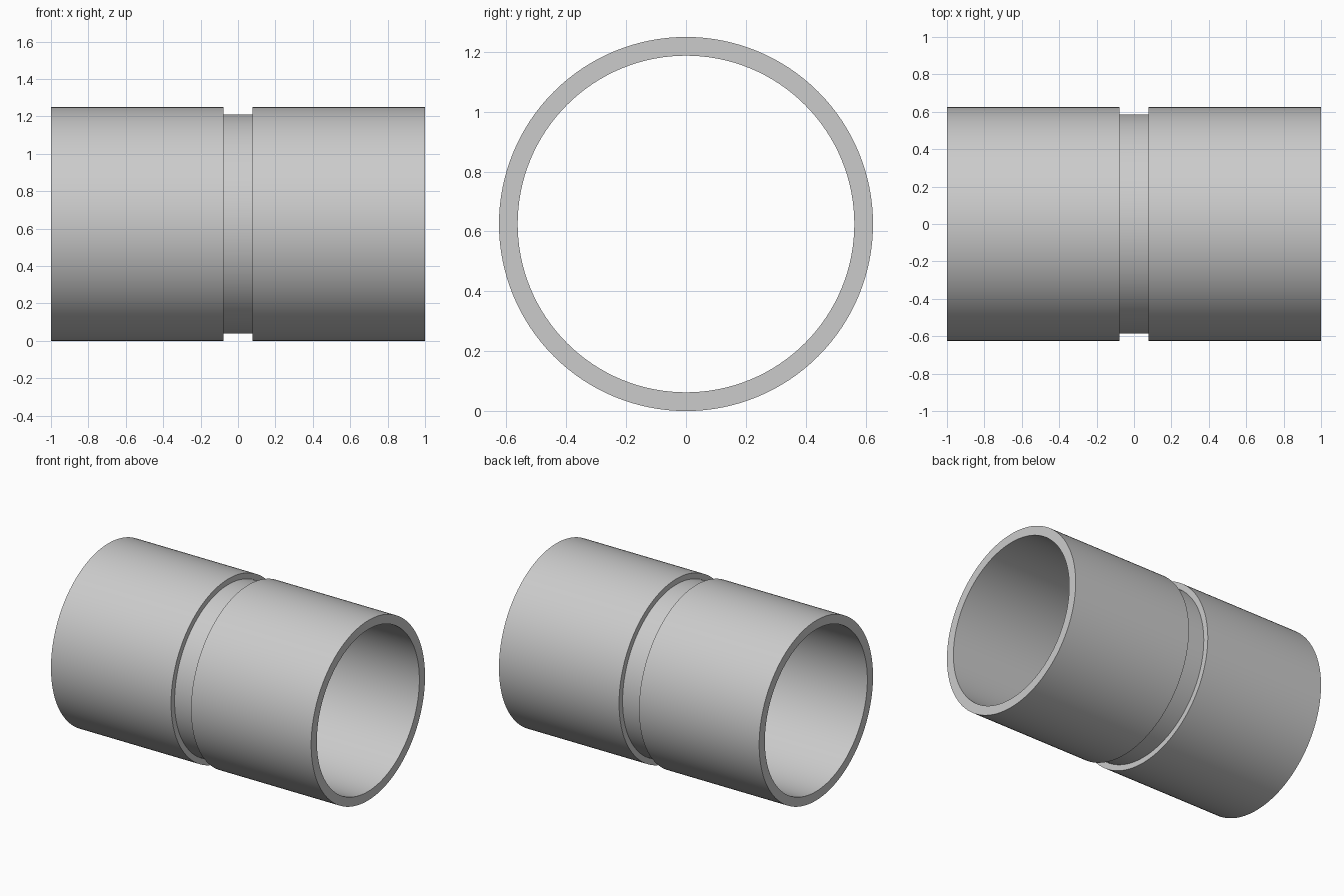
import bpy, bmesh, math
from mathutils import Matrix, Vector

cube = bpy.data.objects.get("Cube")
if cube:
    bpy.data.objects.remove(cube, do_unlink=True)

OUTER, GROOVE, INNER = 0.625, 0.586, 0.5625
HALF_LENGTH, HALF_GROOVE = 1.0, 0.077
SEGMENTS = 128

grey = bpy.data.materials.new("light grey")
grey.use_nodes = True
colour = (0.6, 0.6, 0.6, 1)
grey.diffuse_color = colour
grey.node_tree.nodes["Principled BSDF"].inputs["Base Color"].default_value = colour

# Closed wall section (x along the pipe, radius), running round the groove and the bore
half = [(HALF_GROOVE, GROOVE), (HALF_GROOVE, OUTER), (HALF_LENGTH, OUTER), (HALF_LENGTH, INNER)]
section = half + [(-x, r) for x, r in reversed(half)]

# Sleeve: the section swept around the x axis
bm = bmesh.new()
rings = []
for i in range(SEGMENTS):
    turn = Matrix.Rotation(math.tau * i / SEGMENTS, 3, 'X')
    rings.append([bm.verts.new(turn @ Vector((x, 0, r))) for x, r in section])
for i, ring in enumerate(rings):
    after = rings[(i + 1) % SEGMENTS]
    for j in range(len(section)):
        k = (j + 1) % len(section)
        bm.faces.new((ring[j], ring[k], after[k], after[j]))
bmesh.ops.recalc_face_normals(bm, faces=bm.faces)

mesh = bpy.data.meshes.new("grooved_pipe_sleeve")
bm.to_mesh(mesh)
bm.free()
mesh.materials.append(grey)
sleeve = bpy.data.objects.new("grooved_pipe_sleeve", mesh)
sleeve.location.z = OUTER
bpy.context.collection.objects.link(sleeve)

# Smooth walls with crisp rims
bpy.ops.object.select_all(action='DESELECT')
sleeve.select_set(True)
bpy.context.view_layer.objects.active = sleeve
bpy.ops.object.shade_smooth_by_angle(angle=math.radians(30))
